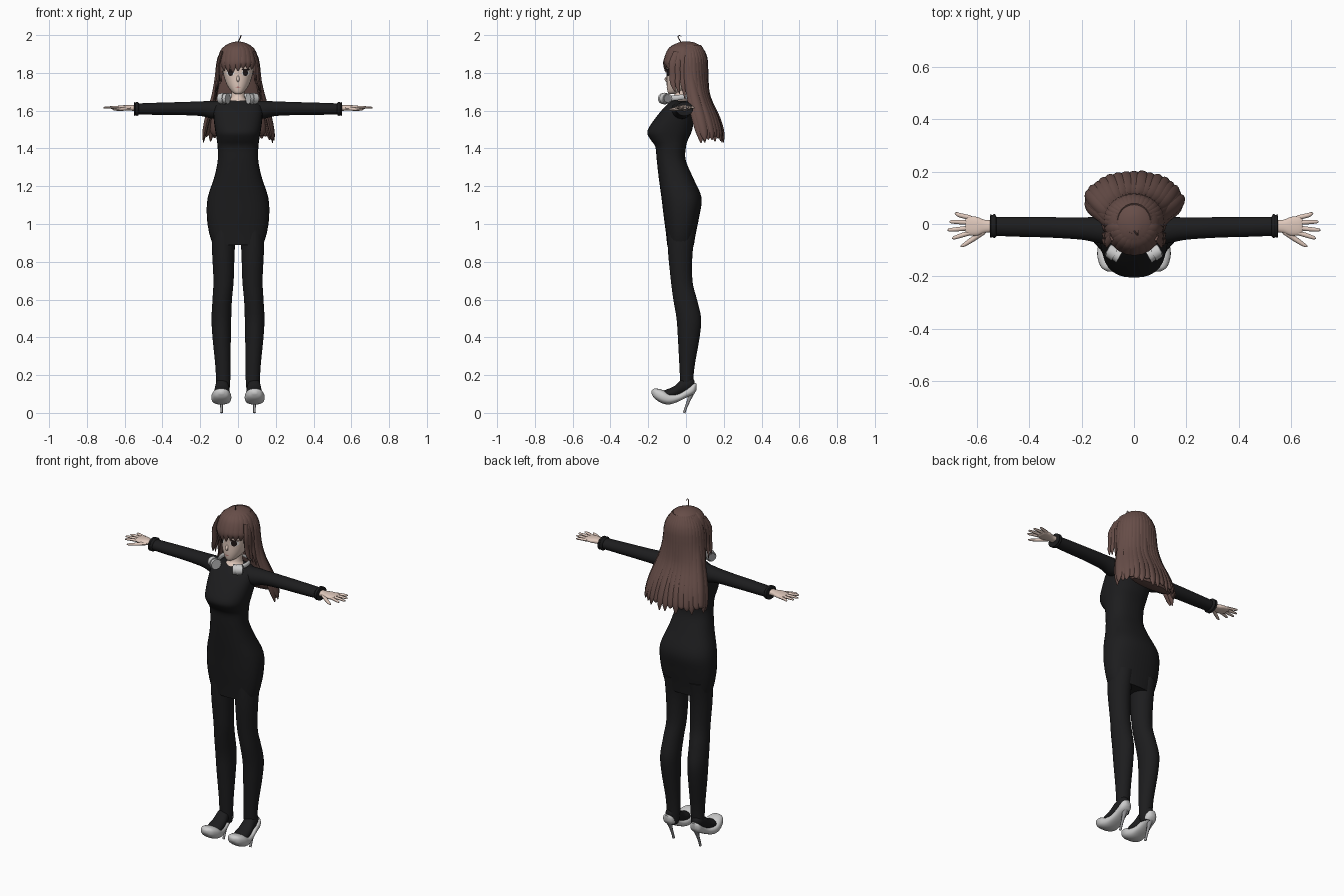
import bpy, bmesh, random
from math import sin, cos, pi, copysign, radians
from mathutils import Vector, Matrix
from mathutils.bvhtree import BVHTree

random.seed(4)
if "Cube" in bpy.data.objects:
    bpy.data.objects.remove(bpy.data.objects["Cube"])


def material(name, r, g, b):
    m = bpy.data.materials.new(name)
    m.use_nodes = True
    m.diffuse_color = (r, g, b, 1)
    m.node_tree.nodes["Principled BSDF"].inputs["Base Color"].default_value = (r, g, b, 1)
    return m


BLACK = material("black cloth", .012, .012, .013)
SKIN = material("pale skin", .74, .58, .5)
HAIR = material("brown hair", .135, .075, .065)
GREY = material("light grey", .6, .6, .6)
STEEL = material("mid grey", .3, .3, .31)
DARK = material("dark eye", .015, .01, .01)
WHITE = material("eye white", .8, .78, .76)
LIP = material("lip pink", .5, .22, .2)


def finish(name, bm, mat, mirror=False):
    bmesh.ops.recalc_face_normals(bm, faces=bm.faces)
    me = bpy.data.meshes.new(name)
    bm.to_mesh(me)
    bm.free()
    me.materials.append(mat)
    me.shade_smooth()
    me.set_sharp_from_angle(angle=radians(50))
    ob = bpy.data.objects.new(name, me)
    bpy.context.collection.objects.link(ob)
    if mirror:
        ob.modifiers.new("mirror", "MIRROR").use_clip = False
        ob.modifiers["mirror"].use_mirror_merge = False
    return ob


def smooth(rows, k=4):
    """Catmull-Rom interpolation of rows of numbers."""
    out = []
    for i in range(len(rows) - 1):
        p = [rows[max(0, min(len(rows) - 1, i + d))] for d in (-1, 0, 1, 2)]
        for s in range(k):
            t = s / k
            out.append([b + t / 2 * (c - a + t * (2*a - 5*b + 4*c - d + t * (3*(b - c) + d - a)))
                        for a, b, c, d in zip(*p)])
    return out + [list(rows[-1])]


def bridge(bm, loops):
    rings = [[bm.verts.new(v) for v in loop] for loop in loops]
    n = len(rings[0])
    for a, b in zip(rings, rings[1:]):
        for j in range(n):
            bm.faces.new((a[j], a[(j + 1) % n], b[(j + 1) % n], b[j]))
    bm.faces.new(rings[0])
    bm.faces.new(rings[-1])


def loft(name, axis, rows, mat, mirror=False, power=2.0, n=28):
    """Rows hold a station along the axis, then low and high of the other two axes."""
    bm, loops = bmesh.new(), []
    for t, a0, a1, b0, b1 in smooth(rows):
        loop = []
        for j in range(n):
            c, s = cos(2 * pi * j / n), sin(2 * pi * j / n)
            a = (a0 + a1 + (a1 - a0) * copysign(abs(c) ** (2 / power), c)) / 2
            b = (b0 + b1 + (b1 - b0) * copysign(abs(s) ** (2 / power), s)) / 2
            loop.append({"x": (t, a, b), "y": (a, t, b), "z": (a, b, t)}[axis])
        loops.append(loop)
    bridge(bm, loops)
    return finish(name, bm, mat, mirror)


def sweep(bm, rows, side, n=8):
    """Rows hold a point, a half width along the side vector, and a half thickness."""
    rows, loops = smooth(rows, 3), []
    pts = [Vector(r[:3]) for r in rows]
    for i, r in enumerate(rows):
        t = (pts[min(i + 1, len(pts) - 1)] - pts[max(i - 1, 0)]).normalized()
        u = Vector(side)
        u = (u - t * u.dot(t)).normalized()
        v = t.cross(u)
        loops.append([pts[i] + u * r[3] * cos(2*pi*j/n) + v * r[4] * sin(2*pi*j/n) for j in range(n)])
    bridge(bm, loops)


# Dress, neck and stockings
loft("dress", "z", [(z, -w, w, f, b) for z, w, f, b in [
    (.89, .132, -.1, .042), (.95, .152, -.106, .052), (1.04, .165, -.118, .07),
    (1.14, .16, -.13, .082), (1.25, .125, -.145, .035), (1.34, .107, -.155, -.002),
    (1.41, .108, -.163, .0), (1.45, .113, -.19, .012), (1.49, .12, -.205, .03),
    (1.55, .128, -.17, .042), (1.61, .13, -.122, .044), (1.64, .115, -.092, .034),
    (1.655, .07, -.075, .02)]], BLACK, power=2.4)
loft("neck", "z", [(1.6, -.07, .07, -.09, .03), (1.65, -.05, .05, -.08, .02),
                   (1.675, -.036, .036, -.062, .018), (1.75, -.034, .034, -.055, .03)], SKIN)
loft("stocking_legs", "z", [
    (.97, .01, .14, -.1, .055), (.85, .018, .137, -.095, .035), (.7, .023, .13, -.08, .034),
    (.6, .032, .135, -.067, .058), (.5, .036, .14, -.05, .08), (.4, .038, .135, -.043, .072),
    (.25, .04, .12, -.035, .046), (.15, .042, .115, -.03, .037), (.1, .05, .11, -.025, .04)],
    BLACK, True)

# Sleeves with flared cuffs
loft("sleeves", "x", [
    (.06, -.085, .03, 1.555, 1.652), (.14, -.072, .028, 1.558, 1.652), (.2, -.06, .025, 1.572, 1.649),
    (.32, -.052, .026, 1.577, 1.645), (.43, -.049, .026, 1.578, 1.642), (.54, -.045, .026, 1.58, 1.638)],
    BLACK, True)
loft("cuffs", "x", [(.525, -.045, .027, 1.579, 1.639), (.533, -.054, .038, 1.572, 1.647),
                    (.542, -.05, .034, 1.575, 1.643), (.549, -.053, .037, 1.573, 1.646),
                    (.55, -.03, .012, 1.595, 1.625)], BLACK, True)

# Hands
loft("palms", "x", [(.53, -.032, .014, 1.598, 1.63), (.57, -.034, .016, 1.6, 1.629),
                    (.6, -.045, .027, 1.602, 1.629), (.635, -.042, .03, 1.605, 1.626),
                    (.645, -.034, .024, 1.609, 1.622)], SKIN, True, 2.4)
bm = bmesh.new()
for i, tip in enumerate([.685, .705, .712, .695]):
    y = .024 - .019 * i
    spread = (1.3 - i) * .012
    sweep(bm, [(.625, y, 1.616, .009, .008), (.665, y + spread * .6, 1.617, .0085, .007),
               (tip - .006, y + spread, 1.616, .006, .005), (tip, y + spread, 1.616, .002, .002)], (0, 1, 0))
sweep(bm, [(.575, -.028, 1.612, .012, .01), (.615, -.057, 1.608, .01, .009),
           (.65, -.08, 1.606, .007, .006), (.663, -.086, 1.606, .002, .002)], (0, 1, 0))
finish("fingers", bm, SKIN, True)

# High heeled shoes and feet
loft("shoes", "y", [(y, .088 - w, .088 + w, lo, hi) for y, w, lo, hi in [
    (-.182, .012, .1, .118), (-.165, .038, .075, .129), (-.125, .052, .05, .122),
    (-.085, .05, .045, .102), (-.04, .041, .06, .102), (.0, .035, .08, .125),
    (.04, .032, .1, .155), (.056, .014, .122, .156)]], GREY, True, 2.5)
loft("feet", "y", [(y, .085 - w, .085 + w, lo, hi) for y, w, lo, hi in [
    (-.125, .025, .085, .115), (-.1, .042, .075, .125), (-.06, .041, .08, .143),
    (-.02, .035, .095, .18), (.025, .029, .12, .19), (.045, .012, .14, .17)]], BLACK, True)
bm = bmesh.new()
sweep(bm, [(.087, .032, .12, .022, .02), (.087, .018, .075, .01, .01),
           (.087, .0, .03, .007, .007), (.087, -.01, 0, .007, .007)], (1, 0, 0))
finish("heels", bm, STEEL, True)

# Head, nose and painted face
head = loft("head", "z", [(z, -w, w, f, b) for z, w, f, b in [
    (1.687, .012, -.088, -.055), (1.7, .032, -.097, -.02), (1.735, .058, -.102, .05),
    (1.79, .077, -.102, .08), (1.85, .086, -.103, .095), (1.91, .076, -.085, .085),
    (1.945, .04, -.04, .05)]], SKIN, power=2.1)
tree = BVHTree.FromPolygons([v.co for v in head.data.vertices],
                            [p.vertices for p in head.data.polygons])
bm = bmesh.new()
sweep(bm, [(0, -.098, 1.785, .005, .003), (0, -.107, 1.765, .008, .007),
           (0, -.1, 1.753, .004, .003)], (1, 0, 0))
finish("nose", bm, SKIN)


def decal(name, x, z, rx, rz, lift, mat, mirror=True):
    """A thin painted oval laid on the face."""
    bm = bmesh.new()

    def on_face(a, r):
        px, pz = x + rx * r * cos(a), z + rz * r * sin(a)
        hit = tree.ray_cast(Vector((px, -1, pz)), Vector((0, 1, 0)))[0]
        return bm.verts.new((px, hit.y - lift, pz))
    n = 20
    rings = [[on_face(2 * pi * j / n, r) for j in range(n)] for r in (.4, 1)]
    bm.faces.new(rings[0])
    for j in range(n):
        k = (j + 1) % n
        bm.faces.new((rings[0][j], rings[0][k], rings[1][k], rings[1][j]))
    finish(name, bm, mat, mirror)


decal("eye_whites", .04, 1.8, .021, .017, .002, WHITE)
decal("irises", .039, 1.801, .014, .018, .0035, DARK)
decal("upper_lashes", .042, 1.817, .023, .0045, .005, DARK)
decal("mouth", 0, 1.724, .013, .003, .002, LIP, False)

# Hair cap, open over the face
cap = loft("hair_cap", "z", [(z, -w, w, f, b) for z, w, f, b in [
    (1.74, .106, -.07, .105), (1.8, .108, -.1, .112), (1.86, .108, -.112, .114),
    (1.91, .095, -.1, .1), (1.945, .066, -.07, .073), (1.962, .03, -.035, .04),
    (1.966, .005, -.008, .01)]], HAIR, n=36)
bm = bmesh.new()
bm.from_mesh(cap.data)
bmesh.ops.delete(bm, context="FACES", geom=[
    f for f in bm.faces if f.calc_center_median().z < 1.745
    or (f.calc_center_median().y < -.03 and f.calc_center_median().z < 1.86)])
bm.to_mesh(cap.data)
bm.free()

# Fringe and side locks
bm = bmesh.new()
for i in range(-5, 6):
    a = i * .27
    s, c = sin(a), cos(a)
    end = 1.812 + random.uniform(-.012, .012) - .05 * (abs(i) > 3)
    sweep(bm, [(.03 * s, -.035 * c, 1.958, .012, .004), (.078 * s, -.084 * c, 1.928, .024, .008),
               (.102 * s, -.11 * c, 1.87, .023, .008), (.104 * s, -.113 * c, (1.87 + end) / 2, .018, .007),
               (.1 * s, -.11 * c, end, .002, .002)], (c, s, 0))
finish("fringe", bm, HAIR)
bm = bmesh.new()
for y, end in [(-.068, 1.7), (-.045, 1.69), (-.015, 1.66), (.015, 1.64)]:
    sweep(bm, [(.085, y * .7, 1.91, .018, .008), (.103, y, 1.85, .022, .009), (.105, y, 1.78, .02, .009),
               (.112, y, 1.74, .014, .008), (.122, y + .01, end, .002, .002)], (0, 1, 0))
finish("side_locks", bm, HAIR, True)

# Long back hair: a core with a fan of locks around it
loft("back_hair_core", "z", [(z, -w, w, f, b) for z, w, f, b in [
    (1.82, .098, .0, .1), (1.72, .11, .02, .103), (1.6, .138, .055, .142),
    (1.5, .148, .085, .168), (1.465, .13, .11, .17)]], HAIR)
bm = bmesh.new()
for i in range(-9, 10):
    a = i * .18
    s, c = sin(a), cos(a)
    end = 1.44 + random.uniform(-.012, .03)
    k = random.uniform(.97, 1.03)
    sweep(bm, [(.06 * s, .01 + .065 * c, 1.945, .012, .005), (.1 * s, .01 + .095 * c, 1.88, .019, .009),
               (.112 * s, .015 + .092 * c, 1.77, .023, .012), (.132 * s * k, .035 + .083 * c * k, 1.67, .026, .013),
               (.165 * s * k, .062 + .105 * c * k, 1.56, .027, .014),
               (.182 * s * k, .08 + .112 * c * k, 1.48, .02, .011),
               (.188 * s * k, .085 + .112 * c * k, end, .003, .002)], (c, -s, 0))
finish("back_hair_locks", bm, HAIR)
bm = bmesh.new()
sweep(bm, [(0, -.025, 1.96, .003, .003), (.008, -.036, 1.978, .003, .003), (.014, -.042, 1.992, .003, .003),
           (.016, -.034, 1.998, .002, .002), (.016, -.024, 1.99, .001, .001)], (1, 0, 0), 6)
finish("stray_lock", bm, HAIR)

# Headphones resting round the neck
bm = bmesh.new()
sweep(bm, [(.085 * sin(a), -.035 + .075 * cos(a), 1.67 + .008 * cos(a), .014, .008)
           for a in [i * .31 - 2.48 for i in range(17)]], (0, 0, 1), 10)
finish("headphone_band", bm, GREY)
aim = Matrix.Translation((.074, -.112, 1.664)) @ Matrix.Rotation(.5, 4, "Z") @ Matrix.Rotation(pi / 2, 4, "Y")
for name, radius, depth, shift, mat in [("headphone_cups", .031, .03, .012, GREY),
                                        ("headphone_pads", .029, .02, -.013, GREY),
                                        ("headphone_rims", .024, .006, .028, STEEL)]:
    bm = bmesh.new()
    bmesh.ops.create_cone(bm, cap_ends=True, segments=24, radius1=radius, radius2=radius * .88, depth=depth,
                          matrix=aim @ Matrix.Translation((0, 0, shift)))
    finish(name, bm, mat, True)
